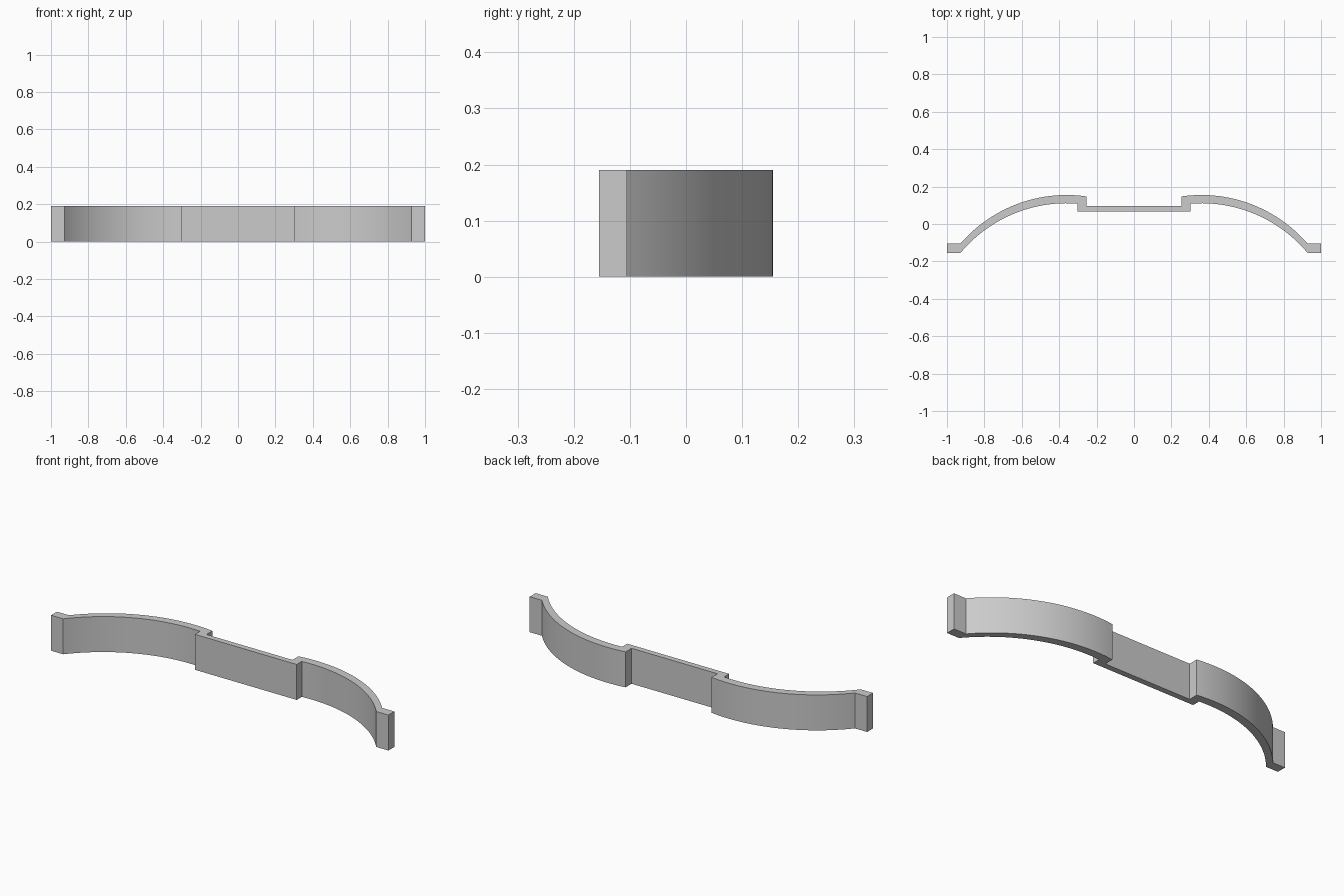
import bpy, bmesh, math

cube = bpy.data.objects.get("Cube")
if cube:
    bpy.data.objects.remove(cube, do_unlink=True)

HEIGHT = 0.19
ARC_X = 0.36      # where both arcs peak
TAB_X = 0.928     # where the arcs meet the end tab
STEPS = 32

grey = bpy.data.materials.new("plain grey")
grey.use_nodes = True
colour = (0.6, 0.6, 0.6, 1)
grey.diffuse_color = colour
grey.node_tree.nodes["Principled BSDF"].inputs["Base Color"].default_value = colour


def arc(x_start, peak, end):
    """Circular arc peaking at ARC_X and ending at the tab."""
    run, drop = TAB_X - ARC_X, peak - end
    radius = (run ** 2 + drop ** 2) / (2 * drop)
    a0 = math.asin((x_start - ARC_X) / radius)
    a1 = math.asin(run / radius)
    points = []
    for i in range(STEPS + 1):
        a = a0 + (a1 - a0) * i / STEPS
        points.append((ARC_X + radius * math.sin(a), peak - radius * (1 - math.cos(a))))
    return points


# Right half of the outline: back edge outwards, tab, front edge inwards
back = [(0.255, 0.097)] + arc(0.255, 0.155, -0.105)
tab = [(1, -0.105), (1, -0.155)]
front = arc(0.302, 0.111, -0.155)[::-1] + [(0.302, 0.066)]
half = back + tab + front
outline = half + [(-x, y) for x, y in reversed(half)]

# Extrude the whole handle upwards
bm = bmesh.new()
base = bm.faces.new([bm.verts.new((x, y, 0)) for x, y in outline])
top = bmesh.ops.extrude_face_region(bm, geom=[base])
bmesh.ops.translate(bm, vec=(0, 0, HEIGHT),
                    verts=[v for v in top["geom"] if isinstance(v, bmesh.types.BMVert)])
bmesh.ops.recalc_face_normals(bm, faces=bm.faces)
mesh = bpy.data.meshes.new("curved_handle")
bm.to_mesh(mesh)
bm.free()
mesh.materials.append(grey)
handle = bpy.data.objects.new("curved_handle", mesh)
bpy.context.collection.objects.link(handle)

# Smooth arcs with crisp corners
bpy.ops.object.select_all(action="DESELECT")
handle.select_set(True)
bpy.context.view_layer.objects.active = handle
bpy.ops.object.shade_smooth_by_angle(angle=math.radians(25))
